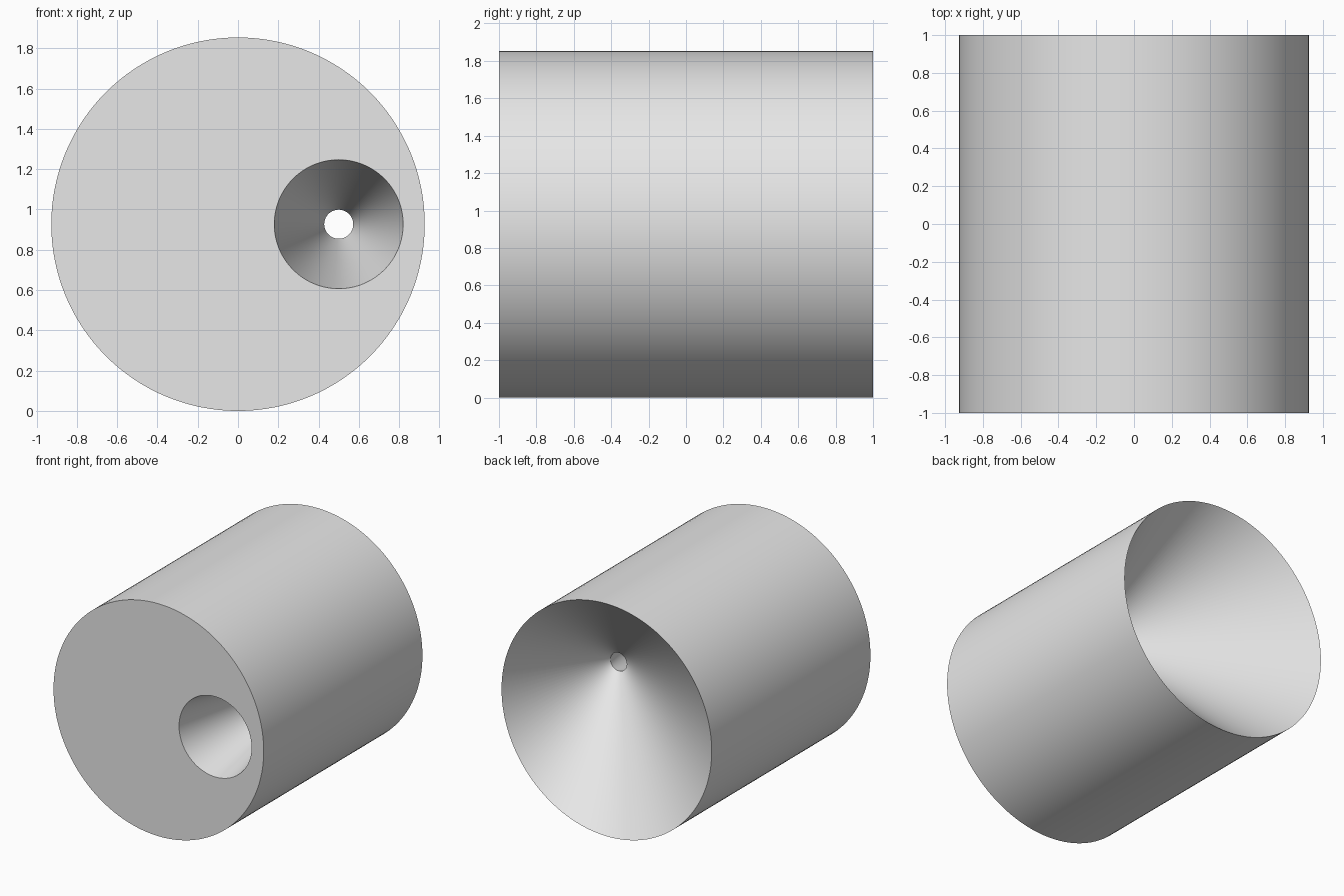
import bpy, bmesh
from math import cos, sin, tau, radians

cube = bpy.data.objects.get("Cube")
if cube:
    bpy.data.objects.remove(cube, do_unlink=True)

RADIUS = 0.927      # outer wall, also the axis height
SEGMENTS = 128
HOLE_X = 0.5        # offset of the bore from the axis


def flat_material(name, colour):
    mat = bpy.data.materials.new(name)
    mat.use_nodes = True
    mat.diffuse_color = colour
    mat.node_tree.nodes["Principled BSDF"].inputs["Base Color"].default_value = colour
    return mat


def ring(bm, x, y, radius):
    """Circle of vertices facing along y."""
    angles = [tau * i / SEGMENTS for i in range(SEGMENTS)]
    return [bm.verts.new((x + radius * cos(a), y, RADIUS + radius * sin(a))) for a in angles]


def bridge(bm, a, b):
    for i in range(SEGMENTS):
        j = (i + 1) % SEGMENTS
        bm.faces.new((a[i], a[j], b[j], b[i]))


# Closed loft: outer wall, wide rear funnel, narrow front funnel, front face
bm = bmesh.new()
rings = [
    ring(bm, 0, -1, RADIUS),
    ring(bm, 0, 1, RADIUS),
    ring(bm, HOLE_X, 0.135, 0.072),
    ring(bm, HOLE_X, -1, 0.32),
]
for k, current in enumerate(rings):
    bridge(bm, current, rings[(k + 1) % len(rings)])
bmesh.ops.recalc_face_normals(bm, faces=bm.faces)

mesh = bpy.data.meshes.new("bored_cylinder")
bm.to_mesh(mesh)
bm.free()
mesh.materials.append(flat_material("light grey", (0.8, 0.8, 0.8, 1)))

body = bpy.data.objects.new("bored_cylinder", mesh)
bpy.context.collection.objects.link(body)

# Smooth round walls with crisp rims
bpy.ops.object.select_all(action="DESELECT")
body.select_set(True)
bpy.context.view_layer.objects.active = body
bpy.ops.object.shade_smooth_by_angle(angle=radians(30))
